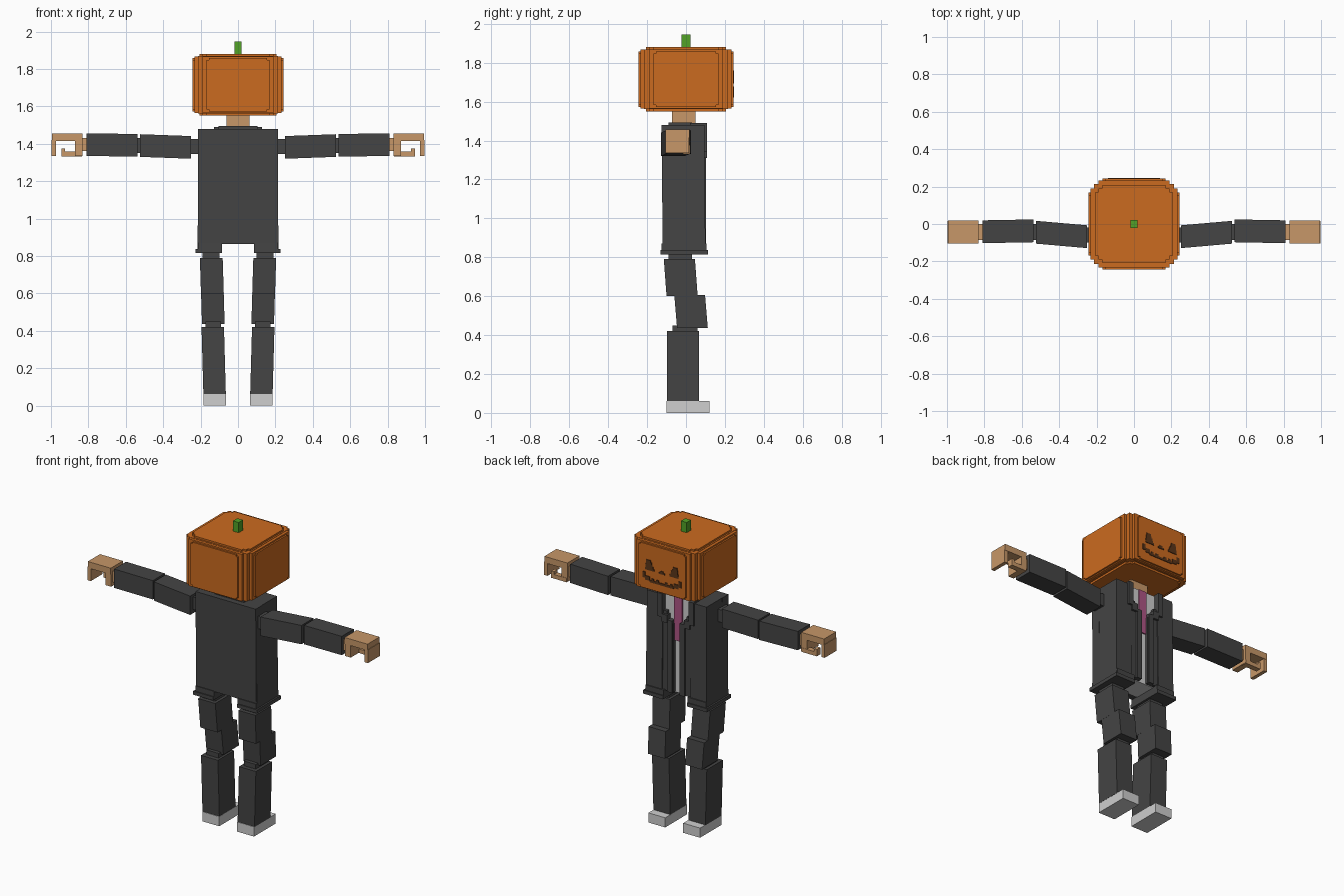
import bpy, bmesh
from mathutils import Vector, Matrix


def mat(name, r, g, b):
    m = bpy.data.materials.new(name)
    m.diffuse_color = (r, g, b, 1)
    return m


ORANGE = mat("pumpkin orange", 0.60, 0.145, 0.014)
CARVED = mat("carved brown", 0.10, 0.035, 0.01)
GREEN = mat("stem green", 0.085, 0.36, 0.02)
SUIT = mat("suit charcoal", 0.058, 0.058, 0.058)
SKIN = mat("skin tan", 0.57, 0.31, 0.14)
WHITE = mat("shirt white", 0.62, 0.62, 0.62)
TIE = mat("tie purple", 0.42, 0.09, 0.23)


def boxes(name, material, parts, mirror=False):
    """Each part is x0, x1, y0, y1, z0, z1, optionally followed by the x and y
    shift of its top, or by a dictionary-free y and z shift along x ('arm')."""
    bm = bmesh.new()
    for p in parts:
        x0, x1, y0, y1, z0, z1 = p[:6]
        size = Vector((x1 - x0, y1 - y0, z1 - z0))
        mid = Vector((x0 + x1, y0 + y1, z0 + z1)) / 2
        shear = Matrix.Identity(4)
        if len(p) == 8:                       # lean of the top relative to the base
            shear[0][2], shear[1][2] = p[6] / size.z, p[7] / size.z
        elif len(p) == 9:                     # drift in y and z along the limb
            shear[1][0], shear[2][0] = p[7] / size.x, p[8] / size.x
        m = Matrix.Translation(mid) @ shear @ Matrix.Diagonal((*size, 1))
        bmesh.ops.create_cube(bm, size=1, matrix=m)
        if mirror:
            new = bmesh.ops.create_cube(bm, size=1, matrix=Matrix.Diagonal((-1, 1, 1, 1)) @ m)
            faces = {f for v in new["verts"] for f in v.link_faces}
            bmesh.ops.recalc_face_normals(bm, faces=list(faces))
    me = bpy.data.meshes.new(name)
    bm.to_mesh(me)
    bm.free()
    me.materials.append(material)
    ob = bpy.data.objects.new(name, me)
    bpy.context.collection.objects.link(ob)
    return ob


# Pumpkin head: nested blocks giving stepped edges
def centred(hx, hy, z0, z1):
    return (-hx, hx, -hy, hy, z0, z1)


boxes("pumpkin_head", ORANGE, [
    centred(0.243, 0.168, 1.583, 1.848), centred(0.168, 0.243, 1.583, 1.848),
    centred(0.243, 0.155, 1.572, 1.858), centred(0.155, 0.243, 1.572, 1.858),
    centred(0.233, 0.190, 1.565, 1.867), centred(0.190, 0.233, 1.565, 1.867),
    centred(0.215, 0.215, 1.563, 1.869),
    centred(0.205, 0.170, 1.550, 1.880), centred(0.170, 0.205, 1.550, 1.880),
    centred(0.190, 0.190, 1.550, 1.880)])
boxes("stem", GREEN, [centred(0.02, 0.022, 1.87, 1.946)])

# Carved face: stepped triangles and a toothed grin as thin plates
F0, F1 = 0.238, 0.247
boxes("carved_eyes", CARVED, [
    (0.055 + 0.006 * i, 0.118 - 0.002 * i, F0, F1, 1.695 + 0.013 * i, 1.708 + 0.013 * i)
    for i in range(5)], mirror=True)
boxes("carved_nose", CARVED, [
    (-0.021, 0.021, F0, F1, 1.692, 1.702), (-0.011, 0.011, F0, F1, 1.702, 1.712)])
boxes("carved_mouth", CARVED, [
    (0.118, 0.138, F0, F1, 1.640, 1.678), (0.085, 0.118, F0, F1, 1.628, 1.655),
    (0.0, 0.085, F0, F1, 1.620, 1.634), (0.058, 0.074, F0, F1, 1.634, 1.646),
    (0.022, 0.040, F0, F1, 1.634, 1.646)], mirror=True)

# Neck and collar
boxes("neck", SKIN, [(-0.062, 0.062, -0.072, 0.048, 1.45, 1.56)])
boxes("collar", SUIT, [(-0.105, 0.105, -0.09, 0.03, 1.47, 1.494)])

# Shirt and tie seen through the open jacket
boxes("shirt", WHITE, [(-0.10, 0.10, -0.07, 0.072, 0.864, 1.483)])
boxes("tie", TIE, [(-0.028, 0.028, 0.068, 0.080, 1.20, 1.482)])

# Jacket: back, then side fronts leaving a wide neck opening and a narrow slit
boxes("jacket_back", SUIT, [(-0.214, 0.214, -0.123, -0.06, 0.868, 1.48, 0, -0.006)])
boxes("jacket_front", SUIT, [
    (0.10, 0.214, -0.118, 0.097, 0.835, 1.48, -0.004, -0.006),
    (0.026, 0.11, 0.05, 0.092, 0.868, 1.31),
    (0.070, 0.11, 0.05, 0.094, 1.31, 1.38)], mirror=True)
boxes("lapels", SUIT, [
    (0.095, 0.128, 0.02, 0.108, 1.34, 1.49),
    (0.060, 0.100, 0.06, 0.107, 1.31, 1.36),
    (0.028, 0.062, 0.06, 0.104, 0.868, 1.33)], mirror=True)
boxes("jacket_hem", SUIT, [
    (0.085, 0.215, -0.125, 0.106, 0.838, 0.872),
    (0.085, 0.227, -0.132, 0.112, 0.815, 0.838)], mirror=True)

# Legs: stepped thigh and knee blocks, slim joints, shin and shoe
boxes("hip_joint", SUIT, [(0.10, 0.19, -0.09, 0.03, 0.78, 0.84)], mirror=True)
boxes("thigh", SUIT, [(0.079, 0.201, -0.107, 0.053, 0.60, 0.79, 0.006, -0.014)], mirror=True)
boxes("knee", SUIT, [(0.074, 0.195, -0.053, 0.105, 0.437, 0.605, 0.005, -0.014)], mirror=True)
boxes("knee_joint", SUIT, [(0.09, 0.175, -0.07, 0.06, 0.40, 0.45)], mirror=True)
boxes("shin", SUIT, [(0.070, 0.190, -0.097, 0.067, 0.06, 0.42, 0.010, 0.0)], mirror=True)
boxes("shoe", WHITE, [(0.064, 0.184, -0.10, 0.12, 0.0, 0.062)], mirror=True)

# Arms: the last two values are drift in y and z along the limb
boxes("shoulder_joint", SUIT, [(0.20, 0.26, -0.10, -0.02, 1.345, 1.425)], mirror=True)
boxes("upper_arm", SUIT, [(0.25, 0.525, -0.117, 0.005, 1.325, 1.446, 0, 0.024, 0.010)], mirror=True)
boxes("elbow_joint", SUIT, [(0.515, 0.55, -0.085, 0.0, 1.35, 1.43)], mirror=True)
boxes("forearm", SUIT, [(0.538, 0.81, -0.10, 0.022, 1.333, 1.454, 0, -0.005, 0.004)], mirror=True)

# Hands: back of hand, curled fingers and thumb
boxes("hand", SKIN, [
    (0.80, 0.84, -0.085, 0.0, 1.36, 1.43),
    (0.832, 0.995, -0.105, 0.018, 1.415, 1.456),
    (0.974, 0.998, -0.105, 0.016, 1.335, 1.42),
    (0.832, 0.872, -0.100, 0.018, 1.335, 1.42),
    (0.835, 0.945, -0.015, 0.020, 1.332, 1.358),
    (0.925, 0.945, -0.015, 0.020, 1.355, 1.376)], mirror=True)
